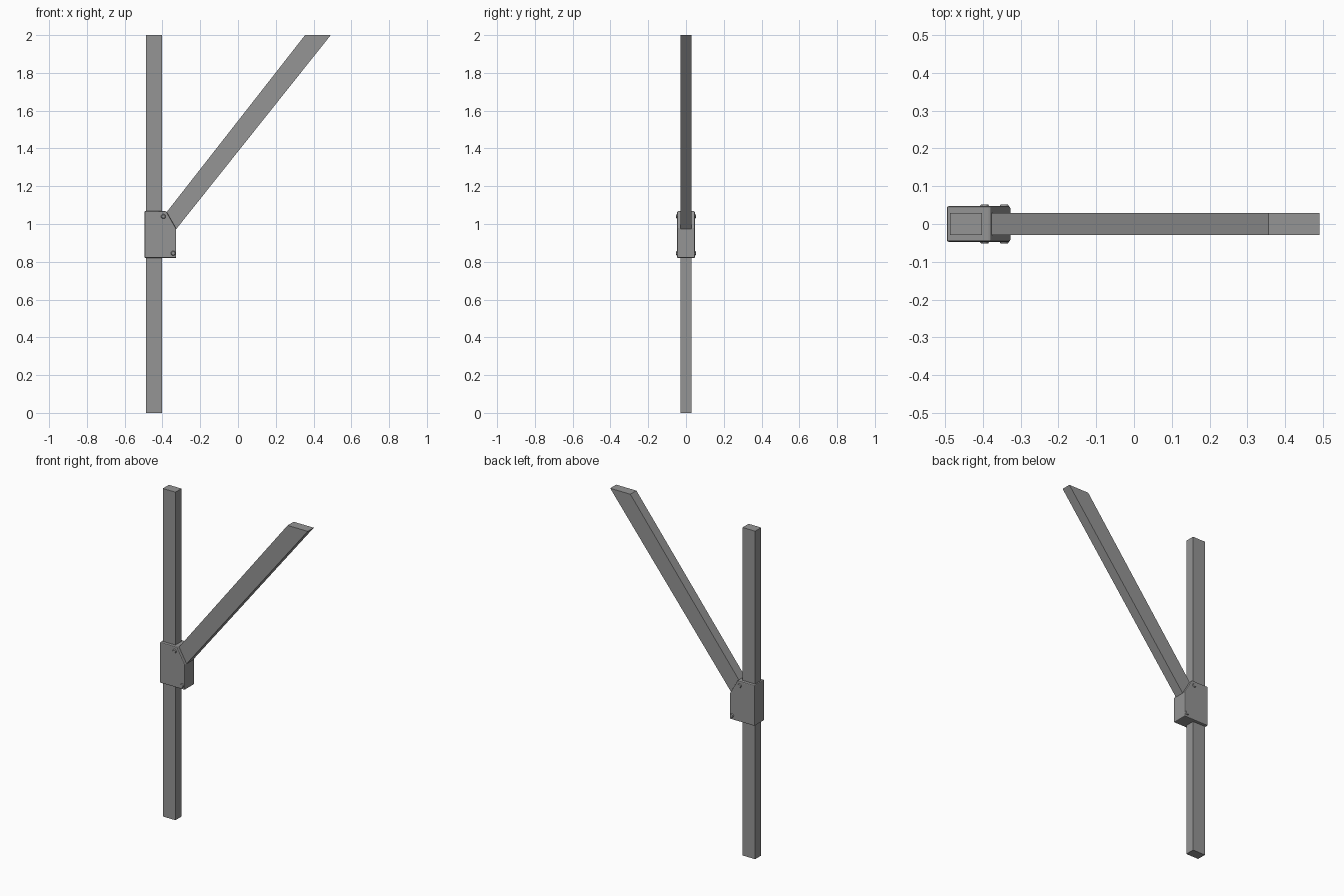
import bpy
import bmesh
import math

cube = bpy.data.objects.get("Cube")
if cube:
    bpy.data.objects.remove(cube, do_unlink=True)

grey = bpy.data.materials.new("plain_grey")
grey.use_nodes = True
colour = (0.3, 0.3, 0.3, 1)
grey.diffuse_color = colour
grey.node_tree.nodes["Principled BSDF"].inputs["Base Color"].default_value = colour


def finish(name, bm):
    bmesh.ops.recalc_face_normals(bm, faces=bm.faces)
    mesh = bpy.data.meshes.new(name)
    bm.to_mesh(mesh)
    bm.free()
    mesh.materials.append(grey)
    obj = bpy.data.objects.new(name, mesh)
    bpy.context.collection.objects.link(obj)
    return obj


def slab(name, outline, half, bevel=0):
    """Extrude an x-z outline evenly to both sides of y = 0."""
    bm = bmesh.new()
    face = bm.faces.new([bm.verts.new((x, -half, z)) for x, z in outline])
    result = bmesh.ops.extrude_face_region(bm, geom=[face])
    for v in result["geom"]:
        if isinstance(v, bmesh.types.BMVert):
            v.co.y = half
    obj = finish(name, bm)
    if bevel:
        mod = obj.modifiers.new("edge_bevel", "BEVEL")
        mod.width = bevel
        mod.segments = 2
    return obj


# Timber members
slab("upright_post", [(-0.487, 0), (-0.402, 0), (-0.402, 2), (-0.487, 2)], 0.029)
slab("diagonal_brace", [(-0.38, 1.06), (-0.328, 0.972), (0.491, 2), (0.355, 2)], 0.029)

# Bracket with a corner cut square to the brace
slab("joint_bracket", [(-0.495, 0.82), (-0.327, 0.82), (-0.327, 0.975),
                       (-0.38, 1.068), (-0.495, 1.068)], 0.047, 0.005)

# Screw heads on both faces of the bracket
for place, x, z in (("upper", -0.395, 1.04), ("lower", -0.343, 0.845)):
    for side, sign in (("front", -1), ("back", 1)):
        bm = bmesh.new()
        bmesh.ops.create_cone(bm, cap_ends=True, segments=16,
                              radius1=0.013, radius2=0.009, depth=0.006)
        obj = finish(f"{place}_{side}_screw", bm)
        obj.location = (x, sign * 0.049, z)
        obj.rotation_euler.x = -sign * math.pi / 2
